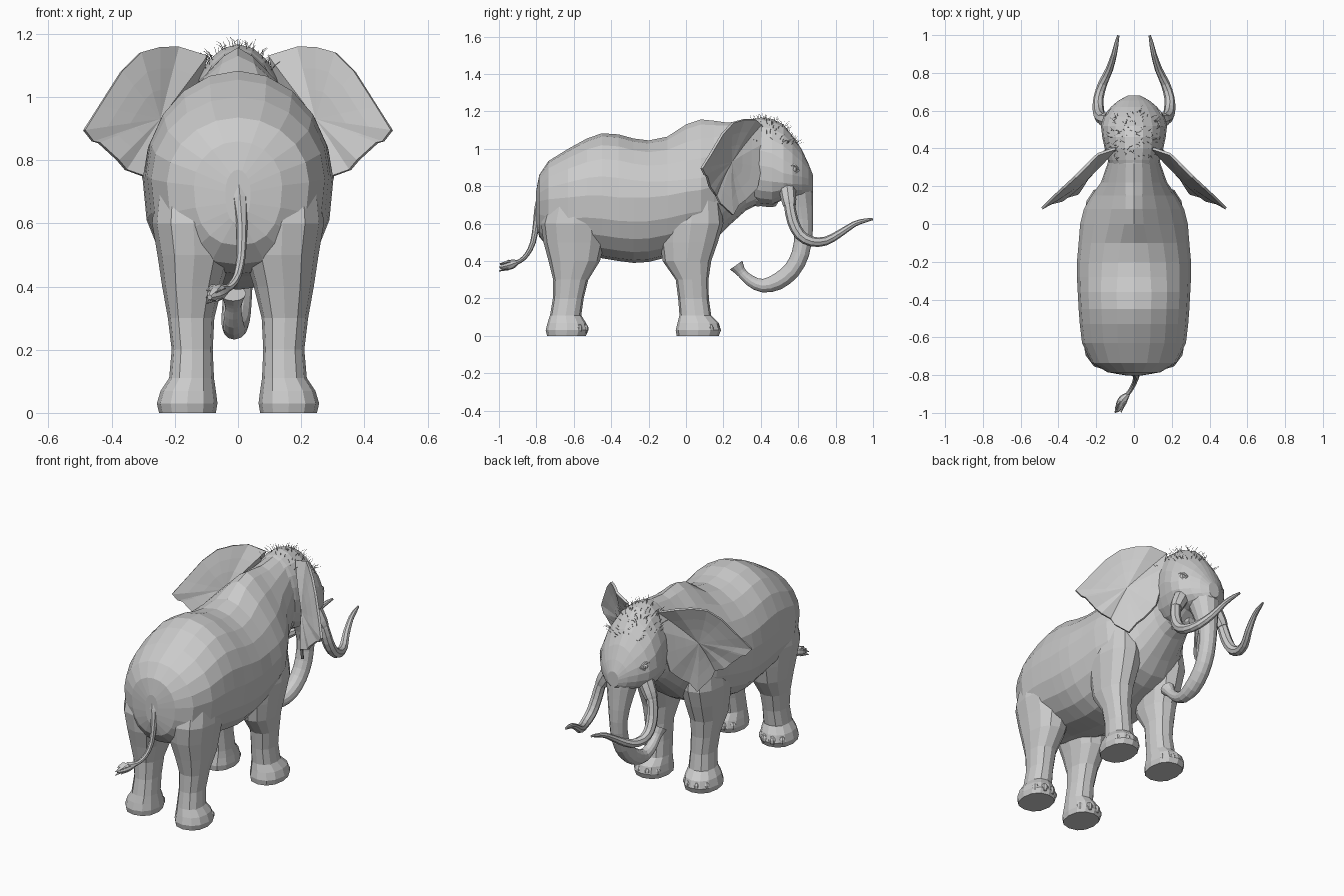
import bpy, bmesh, math, random
from mathutils import Vector
from mathutils.bvhtree import BVHTree

random.seed(4)


def spow(v, p):
    return math.copysign(abs(v) ** p, v)


def loft(bm, rings):
    """Skin a list of equal-length closed rings and cap both ends."""
    vs = [[bm.verts.new(p) for p in r] for r in rings]
    n = len(vs[0])
    for a, b in zip(vs, vs[1:]):
        for i in range(n):
            j = (i + 1) % n
            bm.faces.new((a[i], a[j], b[j], b[i]))
    bm.faces.new(vs[0])
    bm.faces.new(vs[-1])


def finish(name, bm, mirror=False, thick=0):
    bmesh.ops.recalc_face_normals(bm, faces=bm.faces)
    me = bpy.data.meshes.new(name)
    bm.to_mesh(me)
    bm.free()
    ob = bpy.data.objects.new(name, me)
    bpy.context.collection.objects.link(ob)
    if thick:
        m = ob.modifiers.new("thickness", 'SOLIDIFY')
        m.thickness, m.offset = thick, 0
    if mirror:
        m = ob.modifiers.new("mirror", 'MIRROR')
        m.use_mirror_merge = False
    return ob


def smooth_path(pts, k):
    """Catmull-Rom through (x, y, z, radius) points."""
    out = []
    p = [pts[0]] + pts + [pts[-1]]
    for i in range(1, len(p) - 2):
        for s in range(k):
            t = s / k
            out.append([0.5 * (2 * b + (c - a) * t + (2 * a - 5 * b + 4 * c - d) * t * t
                               + (3 * b - a - 3 * c + d) * t ** 3)
                        for a, b, c, d in zip(*p[i - 1:i + 3])])
    return out + [list(pts[-1])]


def tube(bm, pts, n=10, k=2):
    path = smooth_path(pts, k)
    pos = [Vector(p[:3]) for p in path]
    rings = []
    for i, c in enumerate(pos):
        t = (pos[min(i + 1, len(pos) - 1)] - pos[max(i - 1, 0)]).normalized()
        ref = Vector((1, 0, 0)) if abs(t.x) < 0.9 else Vector((0, 1, 0))
        s = (ref - t * ref.dot(t)).normalized()
        u = t.cross(s)
        rings.append([c + path[i][3] * (s * math.cos(a) + u * math.sin(a))
                      for a in (2 * math.pi * j / n for j in range(n))])
    loft(bm, rings)


def section(y, top, bot, w, mid, peak=1.0, n=20):
    """Egg-shaped upright cross-section at y; peak > 1 sharpens the back ridge."""
    r = []
    for i in range(n):
        a = 2 * math.pi * i / n
        c, s = math.cos(a), math.sin(a)
        e = peak if c > 1e-6 else 0.85
        h = top - mid if c > 0 else mid - bot
        r.append(Vector((w * spow(s, e), y, mid + h * spow(c, e))))
    return r


def ball(bm, c, size, u=10, v=6):
    res = bmesh.ops.create_uvsphere(bm, u_segments=u, v_segments=v, radius=1)
    bmesh.ops.scale(bm, vec=size, verts=res["verts"])
    bmesh.ops.translate(bm, vec=c, verts=res["verts"])


# Torso and neck
bm = bmesh.new()
loft(bm, [section(*s) for s in [
    (-.802, .77, .60, .04, .70), (-.785, .86, .53, .14, .72), (-.735, .935, .47, .225, .73),
    (-.63, 1.0, .44, .275, .74), (-.53, 1.055, .43, .287, .75), (-.45, 1.083, .415, .293, .75),
    (-.36, 1.077, .40, .298, .74), (-.28, 1.055, .39, .302, .74, 1.05), (-.2, 1.045, .395, .302, .74, 1.1),
    (-.1, 1.065, .42, .293, .75, 1.2), (0, 1.13, .45, .285, .77, 1.45), (.08, 1.157, .47, .265, .78, 1.5),
    (.15, 1.15, .51, .225, .80, 1.4), (.22, 1.14, .58, .175, .85, 1.15), (.32, 1.15, .67, .14, .9, 1),
    (.42, 1.15, .72, .12, .92, 1)]])
finish("torso", bm)

# Head: domed crown, broad at the brow and cheeks
bm = bmesh.new()
loft(bm, [section(*s) for s in [
    (.28, 1.135, .78, .115, .95), (.34, 1.155, .72, .14, .93), (.40, 1.167, .70, .155, .91),
    (.46, 1.16, .695, .168, .90, 1.05), (.52, 1.13, .73, .175, .87, 1.1), (.57, 1.07, .73, .162, .86, 1.15),
    (.62, .995, .74, .122, .85, 1.1), (.655, .92, .75, .08, .84), (.679, .86, .77, .035, .82)]])
head_tree = BVHTree.FromBMesh(bm)
finish("head", bm)

# Lower jaw
bm = bmesh.new()
tube(bm, [(0, .34, .80, .11), (0, .42, .762, .085), (0, .465, .725, .048), (0, .49, .71, .02)])
finish("jaw", bm)

# Trunk, curling back under the head with a flared tip
bm = bmesh.new()
tube(bm, [(0, .535, .93, .085), (0, .565, .86, .105), (0, .587, .79, .092), (0, .61, .69, .07),
          (0, .628, .56, .05), (0, .612, .44, .047), (-.003, .565, .35, .046), (-.008, .49, .29, .045),
          (-.012, .41, .268, .036), (-.015, .345, .294, .03), (-.015, .30, .335, .026),
          (-.015, .283, .357, .032), (-.015, .268, .378, .041)], n=12)
finish("trunk", bm)

# Legs: rings of z, y0, y1, x0, x1
FRONT = [(0, -.05, .175, .07, .25), (.03, -.055, .187, .065, .257), (.07, -.045, .175, .07, .245),
         (.11, -.035, .135, .076, .218), (.2, -.042, .122, .08, .21), (.3, -.055, .12, .08, .222),
         (.4, -.125, .135, .07, .238), (.5, -.14, .17, .055, .252), (.6, -.145, .20, .04, .265),
         (.76, -.10, .18, .06, .245)]
HIND = [(0, -.743, -.535, .07, .25), (.03, -.75, -.522, .065, .257), (.07, -.74, -.535, .07, .245),
        (.11, -.727, -.56, .076, .218), (.2, -.712, -.547, .08, .21), (.3, -.71, -.522, .075, .222),
        (.4, -.735, -.46, .05, .24), (.5, -.762, -.435, .02, .255), (.6, -.775, -.425, .01, .272),
        (.76, -.73, -.44, .03, .255)]
for name, rows in (("front_leg", FRONT), ("hind_leg", HIND)):
    bm = bmesh.new()
    loft(bm, [[Vector(((x0 + x1) / 2 + (x1 - x0) / 2 * spow(math.cos(a), .88),
                       (y0 + y1) / 2 + (y1 - y0) / 2 * spow(math.sin(a), .88), z))
               for a in (2 * math.pi * i / 12 for i in range(12))]
              for z, y0, y1, x0, x1 in rows])
    finish(name, bm, mirror=True)
    # Flat toenails around the foot's leading edge
    bm = bmesh.new()
    yc = (rows[1][1] + rows[1][2]) / 2
    for d in (40, 73, 107, 140):
        a = math.radians(d)
        ball(bm, (.16 + .082 * math.cos(a), yc + .1 * math.sin(a), .038), (.022, .02, .026), 8, 5)
    finish(name + "_toenails", bm, mirror=True)

# Ears: cupped fan with a scalloped lower edge
EAR = [(.10, .40, 1.13), (.19, .37, 1.157), (.25, .31, 1.157), (.31, .25, 1.14), (.37, .195, 1.08),
       (.44, .13, .97), (.487, .083, .895), (.46, .10, .86), (.44, .11, .855), (.38, .125, .80),
       (.355, .145, .77), (.30, .16, .75), (.29, .18, .71), (.245, .25, .645), (.215, .28, .70),
       (.19, .32, .73), (.16, .38, .79), (.14, .40, .90), (.13, .40, 1.02)]
bm = bmesh.new()
hub_at = Vector((.25, .245, .93))
levels = []
for f, back in ((1, 0), (.7, -.006), (.4, -.008)):
    levels.append([bm.verts.new(hub_at.lerp(Vector(p), f) + Vector((0, back, 0))) for p in EAR])
hub = bm.verts.new(hub_at + Vector((0, -.004, 0)))
for i in range(len(EAR)):
    j = (i + 1) % len(EAR)
    for a, b in zip(levels, levels[1:]):
        bm.faces.new((a[i], a[j], b[j], b[i]))
    bm.faces.new((levels[-1][i], levels[-1][j], hub))
finish("ear", bm, mirror=True, thick=.014)

# Tusks and the sockets they grow from
bm = bmesh.new()
tube(bm, [(.14, .545, .76, .026), (.168, .555, .69, .03), (.182, .572, .61, .031), (.189, .61, .54, .03),
          (.187, .67, .505, .027), (.165, .745, .506, .024), (.13, .82, .546, .02),
          (.105, .90, .598, .015), (.092, .96, .617, .011), (.083, .998, .624, .006)], n=8)
finish("tusk", bm, mirror=True)
bm = bmesh.new()
tube(bm, [(.075, .53, .88, .04), (.11, .54, .80, .045), (.15, .55, .725, .04), (.163, .555, .695, .033)], n=8)
finish("tusk_socket", bm, mirror=True)

# Eyes with upper and lower lids
bm = bmesh.new()
ball(bm, (.14, .575, .89), (.015, .018, .016))
finish("eye", bm, mirror=True)
bm = bmesh.new()
for s in (1, -1):
    tube(bm, [(.148, .54, .89, .005), (.149, .56, .89 + .019 * s, .008),
              (.14, .585, .89 + .019 * s, .008), (.127, .607, .885, .005)], n=6)
finish("eyelids", bm, mirror=True)

# Tail and its tuft
bm = bmesh.new()
tube(bm, [(0, -.765, .75, .03), (.006, -.785, .68, .026), (.012, -.80, .60, .018), (.01, -.818, .50, .015),
          (-.002, -.85, .435, .013), (-.022, -.885, .402, .012), (-.045, -.915, .387, .012)], n=8)
finish("tail", bm)
bm = bmesh.new()
tube(bm, [(-.03, -.90, .395, .01), (-.055, -.925, .385, .024), (-.075, -.96, .374, .024),
          (-.09, -.993, .366, .008)], n=7)
for i in range(14):
    dx, dz = random.uniform(-.025, .025), random.uniform(-.025, .025)
    tube(bm, [(-.045, -.915, .387, .006), (-.07 + dx, -.95, .378 + dz, .008),
              (-.085 + dx, -1 if i == 0 else random.uniform(-1, -.97), .366 + dz, .002)], n=4, k=1)
finish("tail_tuft", bm)

# Sparse bristles on the crown
bm = bmesh.new()
count = 0
while count < 110:
    start = Vector((random.uniform(-.14, .14), random.uniform(.35, .62), 2))
    hit, nor, _, _ = head_tree.ray_cast(start, Vector((0, 0, -1)))
    if hit is None or hit.z < 1.02:
        continue
    count += 1
    d = (hit - Vector((0, .46, .92))).normalized()
    ln = random.uniform(.018, .035)
    bend = Vector((random.uniform(-1, 1), random.uniform(-1, 1), 0)) * .02
    pts = [hit - d * .004, hit + d * ln * .6 + bend * .3, hit + d * ln + bend]
    tube(bm, [(*p, r) for p, r in zip(pts, (.0012, .001, .0004))], n=3, k=1)
finish("head_bristles", bm)
